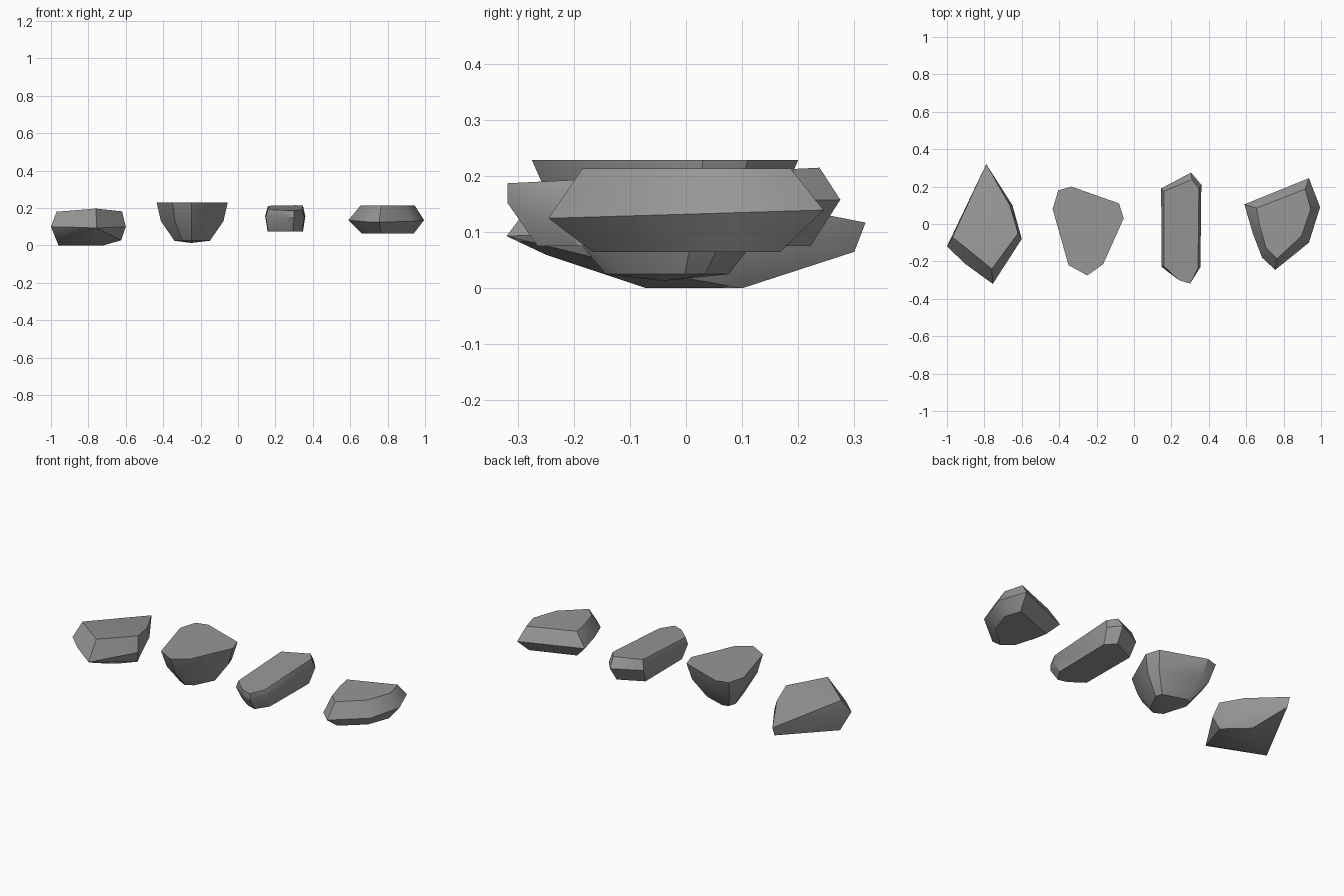
import bpy, bmesh, math

cube = bpy.data.objects.get("Cube")
if cube:
    bpy.data.objects.remove(cube, do_unlink=True)

# One stone colour
stone = bpy.data.materials.new("grey_stone")
stone.use_nodes = True
grey = (0.31, 0.31, 0.31, 1)
stone.diffuse_color = grey
stone.node_tree.nodes["Principled BSDF"].inputs["Base Color"].default_value = grey


def ring(outline, z, center=(0, 0), sx=1, sy=1):
    """Outline at one height, scaled about a centre."""
    cx, cy = center
    return [(cx + (x - cx) * sx, cy + (y - cy) * sy, z) for x, y in outline]


def tilted(outline, z, slope):
    """Outline on a plane that rises towards the back."""
    return [(x, y, z + slope * y) for x, y in outline]


def rock(name, points):
    """Chipped stone: hull round the points, flat facets merged."""
    mesh = bpy.data.meshes.new(name)
    bm = bmesh.new()
    for p in points:
        bm.verts.new(p)
    hull = bmesh.ops.convex_hull(bm, input=bm.verts)
    loose = {v for v in hull["geom_interior"] + hull["geom_unused"]
             if isinstance(v, bmesh.types.BMVert)}
    bmesh.ops.delete(bm, geom=list(loose), context="VERTS")
    bmesh.ops.dissolve_limit(bm, angle_limit=math.radians(3),
                             verts=bm.verts, edges=bm.edges)
    bmesh.ops.recalc_face_normals(bm, faces=bm.faces)
    bm.to_mesh(mesh)
    bm.free()
    mesh.materials.append(stone)
    obj = bpy.data.objects.new(name, mesh)
    bpy.context.collection.objects.link(obj)
    bpy.ops.object.select_all(action="DESELECT")
    obj.select_set(True)
    bpy.context.view_layer.objects.active = obj
    bpy.ops.object.shade_smooth_by_angle(angle=math.radians(30))


# Pointed rock with a sloping top and a keeled underside
top = [(-0.79, 0.32, 0.117), (-0.97, -0.07, 0.18), (-0.76, -0.24, 0.197),
       (-0.62, -0.05, 0.182), (-0.665, 0.1, 0.16)]
side = [(-1, -0.12, 0.1), (-0.9, -0.215, 0.098), (-0.755, -0.32, 0.093),
        (-0.6, -0.08, 0.1), (-0.65, 0.1, 0.11)]
under = [(-0.79, 0.3, 0.065), (-0.755, -0.25, 0.06), (-0.96, -0.07, 0),
         (-0.72, -0.07, 0), (-0.72, 0.1, 0), (-0.625, -0.05, 0.027)]
rock("pointed_rock", top + side + under)

# Flat-topped rock tapering downwards
outline = [(-0.405, 0.18), (-0.335, 0.2), (-0.08, 0.11), (-0.055, 0.03),
           (-0.165, -0.215), (-0.25, -0.275), (-0.35, -0.22), (-0.435, 0.08)]
mid = (-0.245, -0.03)
rock("tapered_rock", ring(outline, 0.229)
     + ring(outline, 0.13, mid, 0.88, 0.82)
     + ring(outline, 0.025, mid, 0.5, 0.46)
     + [(-0.25, -0.04, 0.013)])

# Long narrow rock, its top rising to the back
outline = [(0.145, 0.19), (0.305, 0.275), (0.36, 0.21), (0.355, -0.23),
           (0.3, -0.318), (0.24, -0.3), (0.148, -0.23)]
cap = [(0.16, 0.175), (0.31, 0.238), (0.347, 0.19), (0.342, -0.235),
       (0.3, -0.318), (0.24, -0.3), (0.16, -0.225)]
rock("long_rock", tilted(cap, 0.203, 0.05) + tilted(outline, 0.155, 0.01)
     + ring(outline, 0.075, (0.255, -0.02), 0.88, 0.82))

# Wide rock bevelled above and below
outline = [(0.59, 0.105), (0.935, 0.245), (0.995, 0.09), (0.935, -0.1),
           (0.755, -0.245), (0.685, -0.18), (0.635, -0.05)]
cap = [(0.655, 0.085), (0.915, 0.187), (0.945, 0.08), (0.895, -0.065),
       (0.765, -0.185), (0.705, -0.125), (0.67, 0)]
rock("wide_rock", ring(cap, 0.213) + tilted(outline, 0.132, 0.03)
     + ring(cap, 0.065, (0.8, 0), 0.97, 0.9))
